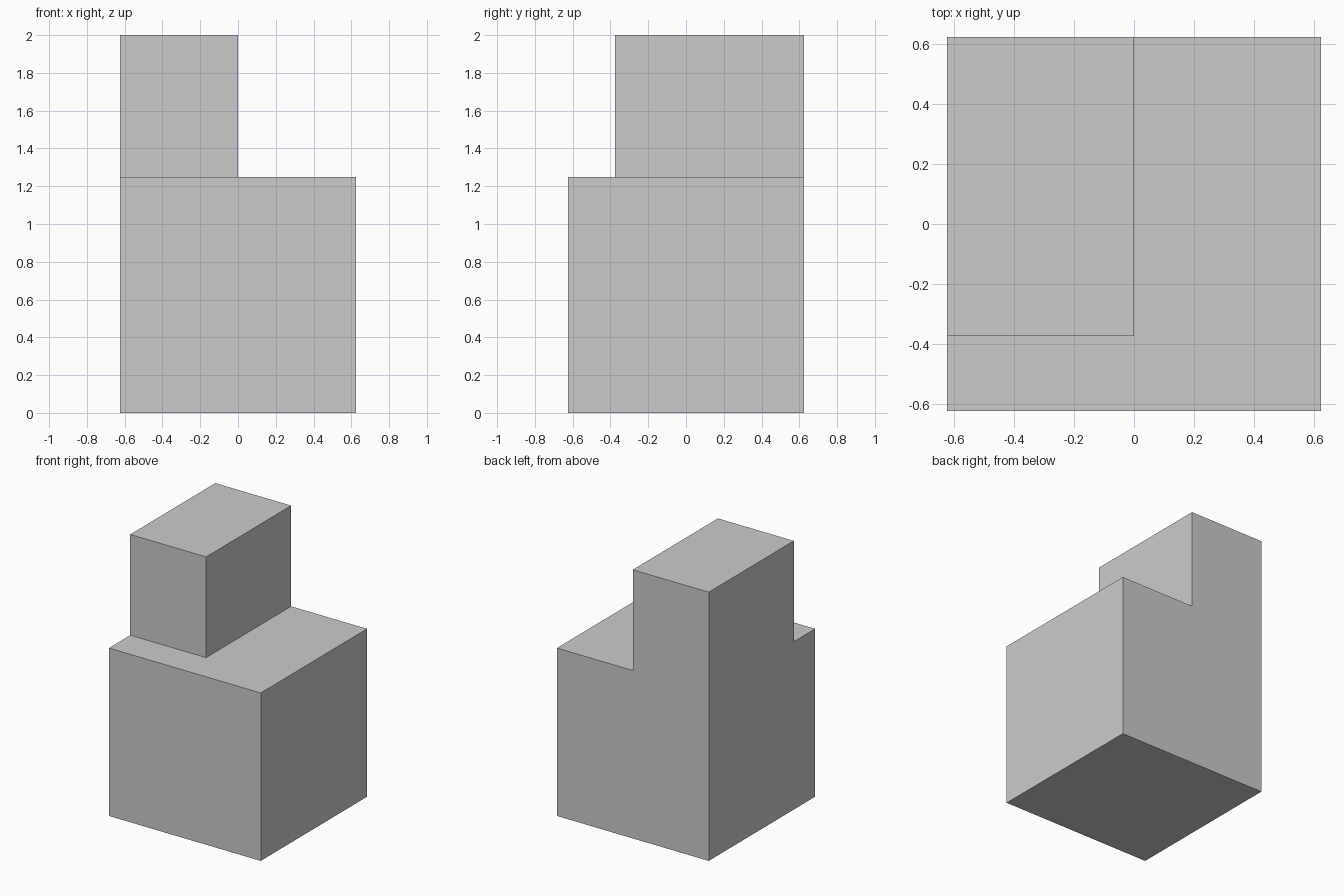
import bpy, bmesh
from mathutils import Matrix

if "Cube" in bpy.data.objects:
    bpy.data.objects.remove(bpy.data.objects["Cube"])

HALF, BASE_H, TOP_H = 0.625, 1.25, 2.0
CUT_X, CUT_Y = 0.0, -0.375

# Lower block
bm = bmesh.new()
bmesh.ops.create_cube(bm, size=2 * HALF, matrix=Matrix.Translation((0, 0, BASE_H / 2)))

# Split the block along the two inner sides of the tower
for co, no in (((CUT_X, 0, 0), (1, 0, 0)), ((0, CUT_Y, 0), (0, 1, 0))):
    bmesh.ops.bisect_plane(bm, geom=bm.verts[:] + bm.edges[:] + bm.faces[:],
                           plane_co=co, plane_no=no)

# Raise the back left part of the top into the tower
bm.normal_update()
patch = []
for f in bm.faces:
    c = f.calc_center_median()
    if f.normal.z > 0.9 and c.x < CUT_X and c.y > CUT_Y:
        patch.append(f)
raised = bmesh.ops.extrude_discrete_faces(bm, faces=patch)["faces"]
bmesh.ops.translate(bm, verts=list({v for f in raised for v in f.verts}),
                    vec=(0, 0, TOP_H - BASE_H))

# Merge seams and flush faces
bmesh.ops.remove_doubles(bm, verts=bm.verts[:], dist=1e-4)
bmesh.ops.dissolve_limit(bm, angle_limit=0.01, verts=bm.verts[:], edges=bm.edges[:])
bmesh.ops.recalc_face_normals(bm, faces=bm.faces[:])

mesh = bpy.data.meshes.new("stepped_block")
bm.to_mesh(mesh)
bm.free()
bpy.context.collection.objects.link(bpy.data.objects.new("stepped_block", mesh))
